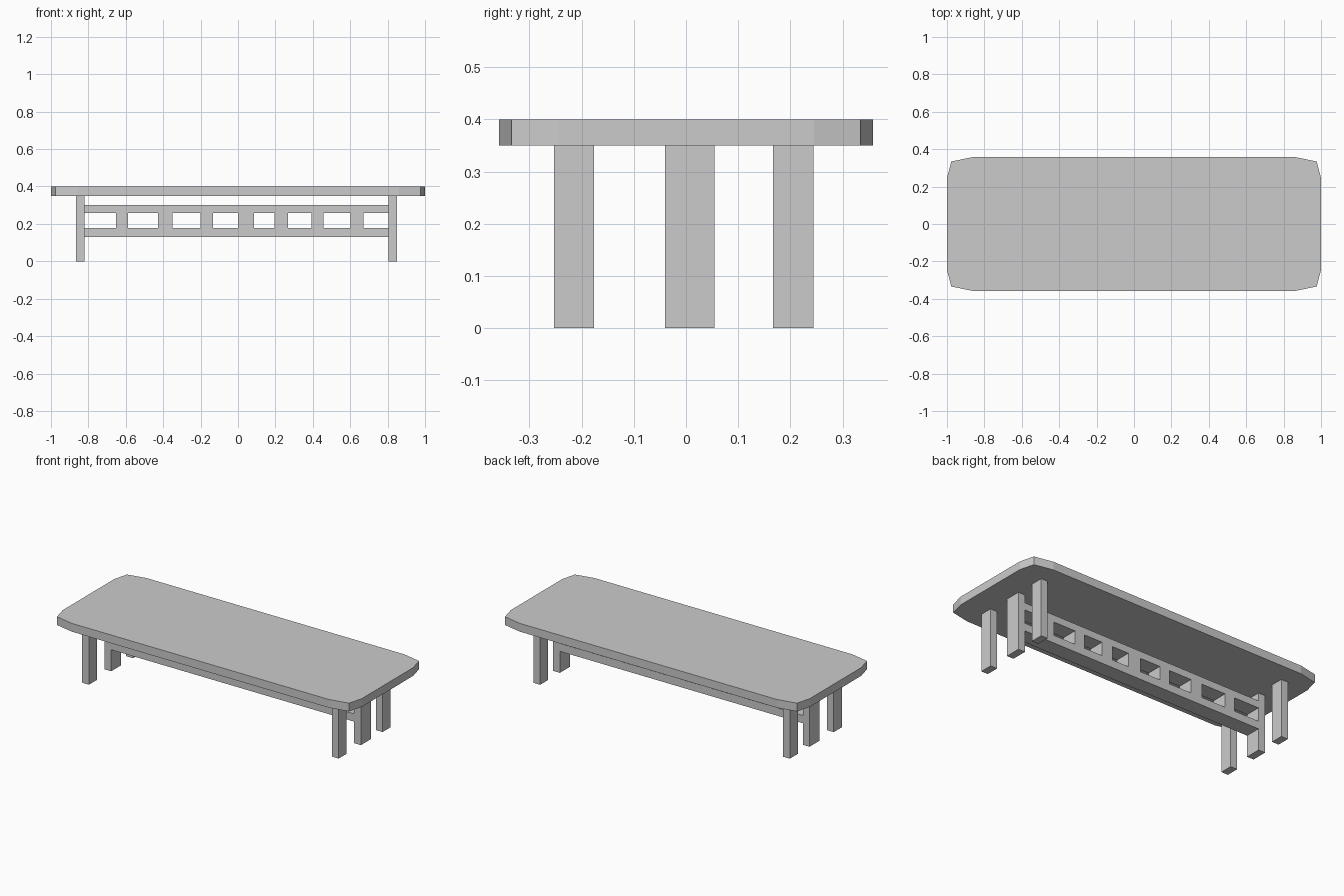
import bpy, bmesh

if "Cube" in bpy.data.objects:
    bpy.data.objects.remove(bpy.data.objects["Cube"])


def mesh_object(name, bm):
    bmesh.ops.recalc_face_normals(bm, faces=bm.faces)
    mesh = bpy.data.meshes.new(name)
    bm.to_mesh(mesh)
    bm.free()
    ob = bpy.data.objects.new(name, mesh)
    bpy.context.collection.objects.link(ob)
    return ob


def add_box(bm, xs, ys, zs):
    verts = bmesh.ops.create_cube(bm, size=1)["verts"]
    for v in verts:
        v.co = [lo + (c + 0.5) * (hi - lo) for c, (lo, hi) in zip(v.co, (xs, ys, zs))]


def box(name, xs, ys, zs):
    bm = bmesh.new()
    add_box(bm, xs, ys, zs)
    return mesh_object(name, bm)


# Table top: rectangle with two-step faceted corners
quarter = [(1.0, 0.245), (0.977, 0.334), (0.862, 0.358)]
outline = quarter + [(-x, y) for x, y in reversed(quarter)]
outline += [(-x, -y) for x, y in outline]
bm = bmesh.new()
face = bm.faces.new([bm.verts.new((x, y, 0.35)) for x, y in outline])
ext = bmesh.ops.extrude_face_region(bm, geom=[face], use_keep_orig=True)
for v in ext["geom"]:
    if isinstance(v, bmesh.types.BMVert):
        v.co.z = 0.40
mesh_object("table_top", bm)

# Three legs at each end
middle = (-0.04, 0.055)
for side, xs in (("left", (-0.865, -0.82)), ("right", (0.805, 0.85))):
    for pos, ys in (("front", (-0.253, -0.176)), ("middle", middle), ("back", (0.167, 0.244))):
        box(f"{side}_{pos}_leg", xs, ys, (0, 0.35))

# Stretcher lattice between the middle legs, with windows cut between slats
slats = [(-0.652, -0.588), (-0.428, -0.351), (-0.2, -0.134), (0.0, 0.085),
         (0.195, 0.268), (0.392, 0.456), (0.602, 0.67)]
lattice = box("stretcher_lattice", (-0.82, 0.805), middle, (0.13, 0.302))
starts = [-0.85] + [s[1] for s in slats]
ends = [s[0] for s in slats] + [0.83]
bm = bmesh.new()
for xs in zip(starts, ends):
    add_box(bm, xs, (-0.2, 0.2), (0.177, 0.259))
cutter = mesh_object("window_cutter", bm)
cutter.hide_render = True
cutter.hide_set(True)
mod = lattice.modifiers.new("windows", "BOOLEAN")
mod.operation = "DIFFERENCE"
mod.solver = "EXACT"
mod.object = cutter
